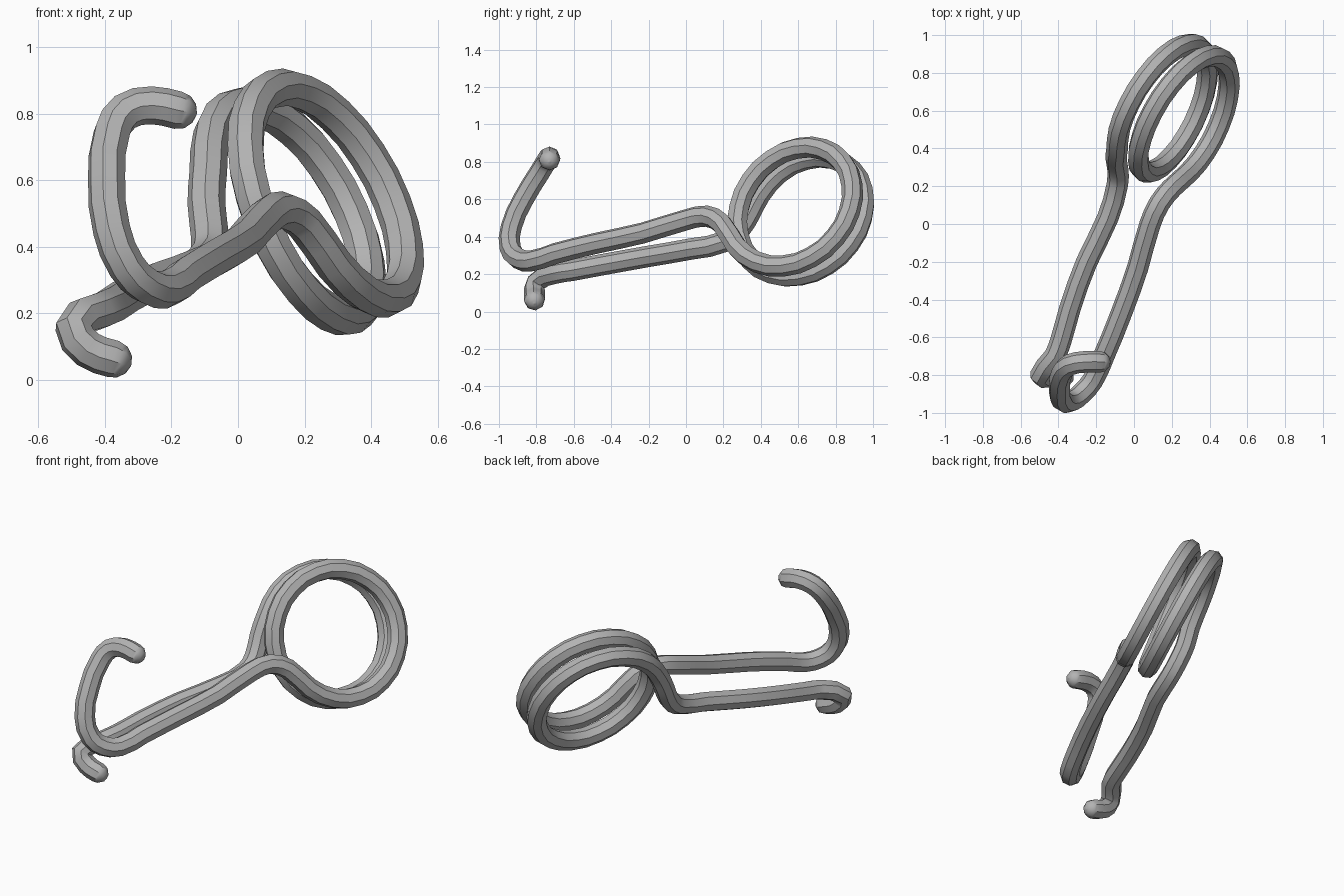
import bpy
import math
from mathutils import Vector

if "Cube" in bpy.data.objects:
    bpy.data.objects.remove(bpy.data.objects["Cube"], do_unlink=True)

WIRE = 0.057      # wire radius
COIL = 0.36       # coil radius
PITCH = 0.14      # coil advance per turn

# Plain steel
steel = bpy.data.materials.new("steel grey")
steel.use_nodes = True
grey = (0.45, 0.45, 0.45, 1)
steel.diffuse_color = grey
steel.node_tree.nodes["Principled BSDF"].inputs["Base Color"].default_value = grey

# Coil frame: tilted axis, highest direction and direction of travel
axis = Vector((0.81, -0.44, 0.39)).normalized()
up = (Vector((0, 0, 1)) - axis * axis.z).normalized()
along = axis.cross(Vector((0, 0, 1))).normalized()
centre = Vector((0.252, 0.58, 0.547))


def coil_point(degrees):
    a = math.radians(degrees)
    ring = up * math.cos(a) + along * math.sin(a)
    return centre + ring * COIL - axis * PITCH * degrees / 360


# Upper hook and upper leg, running towards the coil
upper = [(-.18, -.73, .81), (-.26, -.73, .825), (-.34, -.745, .805),
         (-.38, -.785, .74), (-.395, -.87, .60), (-.38, -.935, .45),
         (-.335, -.94, .34), (-.28, -.9, .285), (-.22, -.83, .27),
         (-.16, -.7, .31), (-.07, -.48, .365), (.02, -.23, .42),
         (.085, 0, .49), (.135, .11, .51), (.2, .19, .47)]

# Lower leg and bent foot, running away from the coil
lower = [(-.095, .345, .53), (-.085, .285, .435), (-.088, .21, .375),
         (-.14, .03, .335), (-.25, -.2, .295), (-.34, -.45, .25),
         (-.385, -.61, .22), (-.42, -.7, .205), (-.495, -.8, .155),
         (-.45, -.81, .09), (-.375, -.81, .062)]

path = [Vector(p) for p in upper]
path += [coil_point(d) for d in range(-225, 426, 26)]
path += [Vector(p) for p in lower]


def round_tip(end, inner):
    """Points and relative radii that close the wire with a dome."""
    out = (end - inner).normalized() * WIRE
    angles = [math.radians(a) for a in (30, 60, 87)]
    return [(end + out * math.sin(a), math.cos(a)) for a in angles]


points = round_tip(path[0], path[1])[::-1]
points += [(p, 1) for p in path]
points += round_tip(path[-1], path[-2])

# Sweep an eight-sided section along the path
curve = bpy.data.curves.new("spring_wire", "CURVE")
curve.dimensions = "3D"
curve.resolution_u = 2
curve.bevel_depth = WIRE
curve.bevel_resolution = 2
curve.use_fill_caps = True
curve.twist_mode = "MINIMUM"
spline = curve.splines.new("BEZIER")
spline.bezier_points.add(len(points) - 1)
for knot, (co, radius) in zip(spline.bezier_points, points):
    knot.co = co
    knot.radius = radius
    knot.handle_left_type = knot.handle_right_type = "AUTO"
curve.materials.append(steel)

wire = bpy.data.objects.new("spring_wire", curve)
bpy.context.collection.objects.link(wire)
bpy.ops.object.select_all(action="DESELECT")
wire.select_set(True)
bpy.context.view_layer.objects.active = wire
bpy.ops.object.convert(target="MESH")
bpy.ops.object.shade_smooth_by_angle(angle=math.radians(40))
